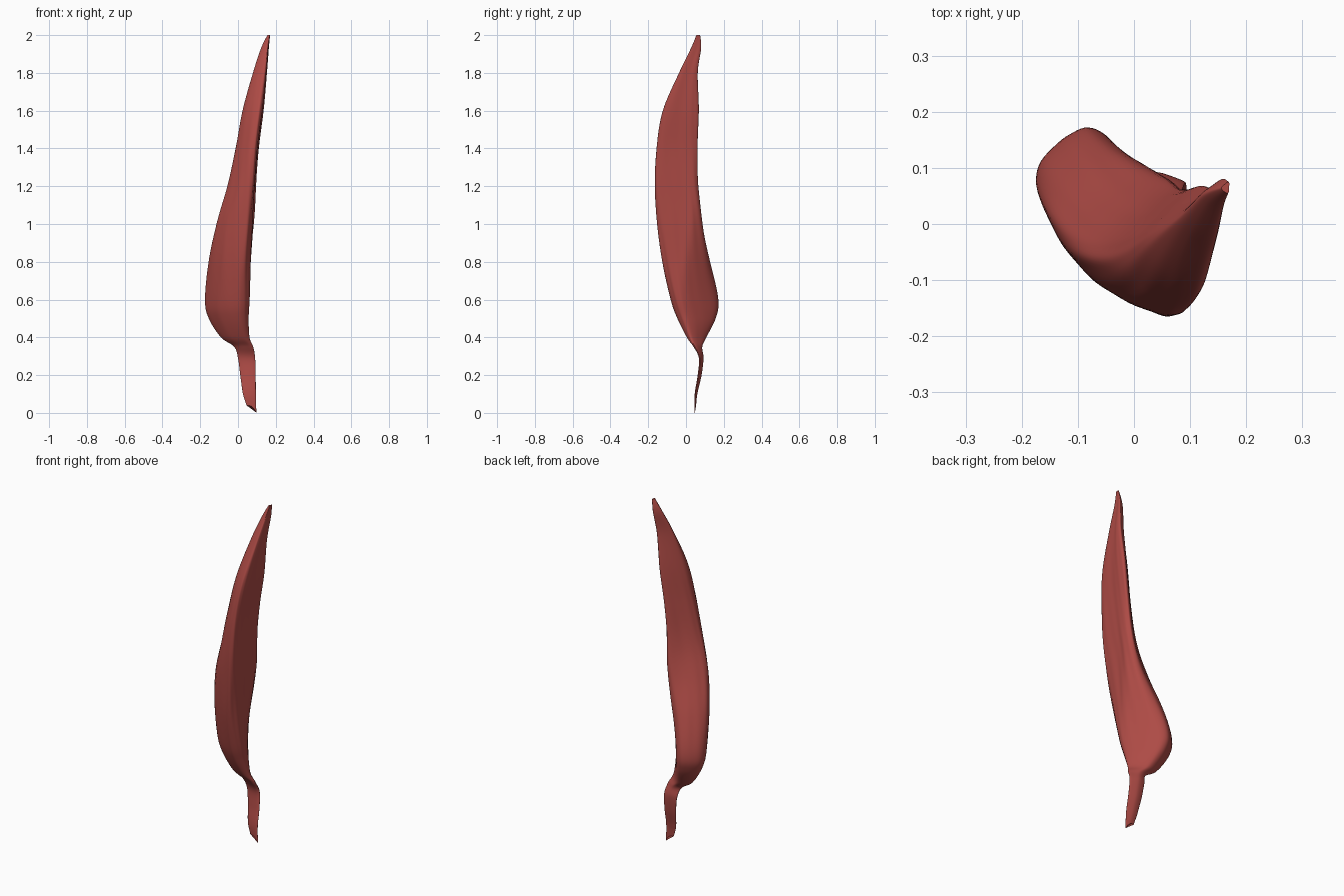
import bpy
import bmesh
import math
from mathutils import Vector

cube = bpy.data.objects.get("Cube")
if cube:
    bpy.data.objects.remove(cube, do_unlink=True)

RING, STEPS = 80, 9

# Height, then left, right, front and back limits of each cross-section
LEVELS = [
    (0, .045, .097, .045, .053),
    (.1, .026, .094, .046, .06),
    (.2, .012, .093, .062, .082),
    (.29, .0, .09, .068, .092),
    (.35, -.02, .08, .04, .085),
    (.4, -.09, .06, .005, .105),
    (.5, -.155, .055, -.045, .152),
    (.6, -.175, .06, -.08, .165),
    (.8, -.154, .07, -.125, .134),
    (1, -.112, .084, -.152, .092),
    (1.2, -.054, .095, -.165, .065),
    (1.4, -.012, .11, -.157, .062),
    (1.6, .025, .135, -.122, .068),
    (1.8, .08, .153, -.037, .062),
    (1.93, .122, .163, .026, .08),
    (2, .156, .17, .055, .075),
]

# Outlines inside a unit square, counter-clockwise from the front
BELLY = [(.75, 0), (.95, .08), (1, .25), (.82, .59),
         (.49, 1), (.2, .94), (0, .63), (.3, .2)]
BLADE = [(.77, 0), (.93, .15), (.96, .55), (1, .83), (.86, 1),
         (.47, .82), (.1, .6), (0, .41), (.3, .15)]


def spline(a, b, c, d, t):
    """Smooth curve from b to c, for points of any length."""
    return [q + .5 * t * (r - p + t * (2 * p - 5 * q + 4 * r - s
            + t * (3 * (q - r) + s - p))) for p, q, r, s in zip(a, b, c, d)]


def outline_point(outline, f):
    """Point at fraction f around a closed smooth outline."""
    n = len(outline)
    i, t = divmod(f * n, 1)
    return Vector(spline(*[outline[(int(i) + k) % n] for k in (-1, 0, 1, 2)], t))


def sections():
    last = len(LEVELS) - 1
    for i in range(last):
        rows = [LEVELS[min(max(i + k, 0), last)] for k in (-1, 0, 1, 2)]
        for s in range(STEPS):
            yield spline(*rows, s / STEPS)
    yield LEVELS[-1]


def make_belly_and_strap(name, material):
    bm = bmesh.new()
    rings = []
    for z, x0, x1, y0, y1 in sections():
        # Rounded below, three-sided above, with a gradual change
        mix = min(max((z - .55) / .6, 0), 1)
        mix *= mix * (3 - 2 * mix)
        ring = []
        for k in range(RING):
            f = k / RING
            p = outline_point(BELLY, f).lerp(outline_point(BLADE, f), mix)
            # Slanting fibre ridges that fade at both ends
            fade = max(0, math.sin(math.pi * (z - .35) / 1.65)) if z > .35 else 0
            ridge = math.sin(math.tau * (13 * f + 2 * z)) + math.sin(math.tau * (7 * f - z))
            p += (p - Vector((.5, .5))) * ridge * fade * .008
            # Uneven cut at the lower end of the strap
            cut = max(0, 1 - z / .1) * .04 * (1 - max(p.x, 0) ** 3)
            ring.append(bm.verts.new((x0 + (x1 - x0) * p.x, y0 + (y1 - y0) * p.y, z + cut)))
        rings.append(ring)
    for low, high in zip(rings, rings[1:]):
        for k in range(RING):
            n = (k + 1) % RING
            bm.faces.new((low[k], low[n], high[n], high[k]))
    bm.faces.new(rings[0][::-1])
    bm.faces.new(rings[-1])
    mesh = bpy.data.meshes.new(name)
    bm.to_mesh(mesh)
    bm.free()
    mesh.materials.append(material)
    obj = bpy.data.objects.new(name, mesh)
    bpy.context.collection.objects.link(obj)
    return obj


red = bpy.data.materials.new("muscle red")
red.use_nodes = True
colour = (.42, .07, .06, 1)
red.diffuse_color = colour
red.node_tree.nodes["Principled BSDF"].inputs["Base Color"].default_value = colour

muscle = make_belly_and_strap("muscle_belly_with_tendon", red)
bpy.context.view_layer.objects.active = muscle
muscle.select_set(True)
bpy.ops.object.shade_smooth_by_angle(angle=math.radians(50))
